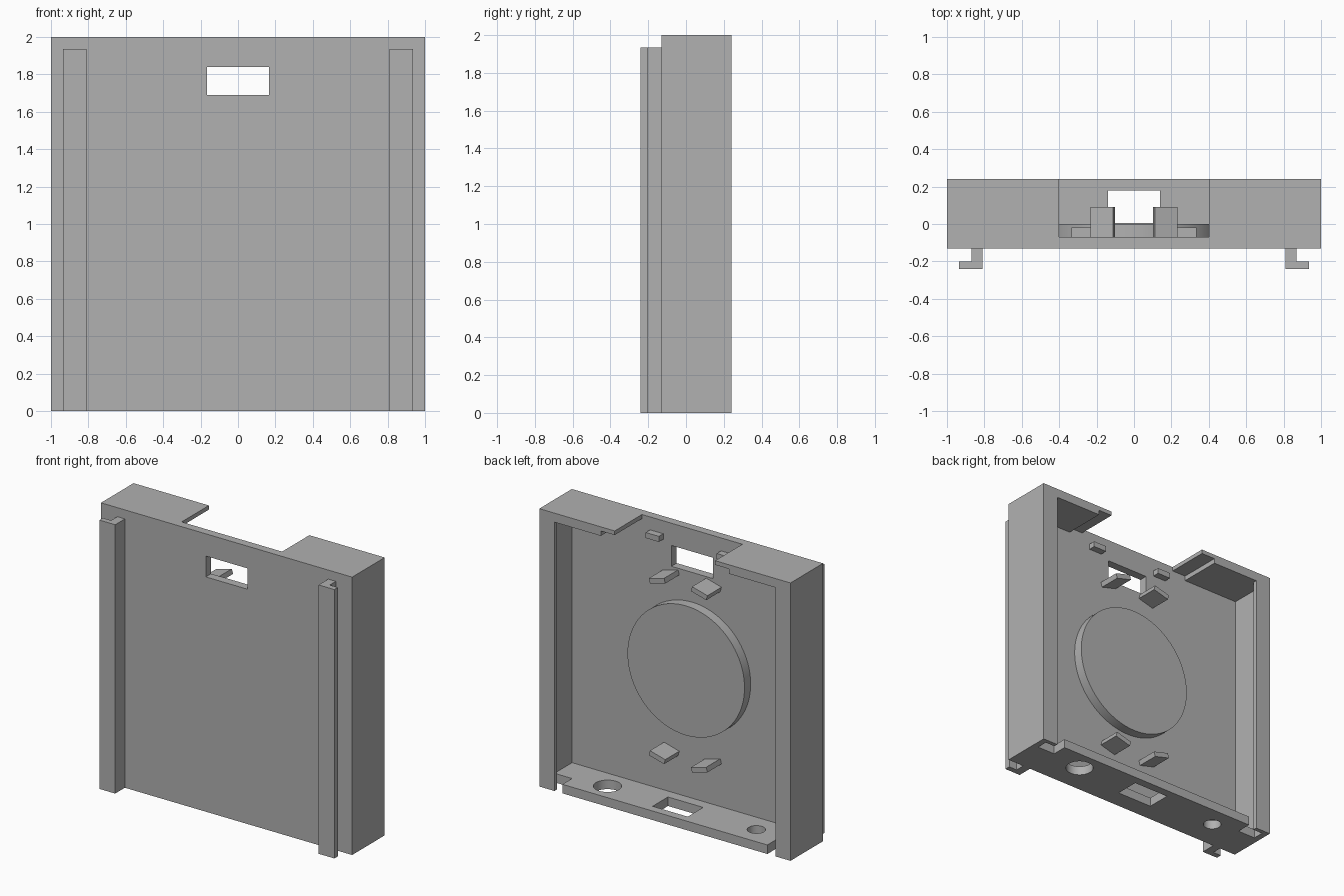
import bpy
import math

cube = bpy.data.objects.get("Cube")
if cube:
    bpy.data.objects.remove(cube, do_unlink=True)

grey = bpy.data.materials.new("plain grey")
grey.use_nodes = True
colour = (0.44, 0.44, 0.44, 1)
grey.diffuse_color = colour
grey.node_tree.nodes["Principled BSDF"].inputs["Base Color"].default_value = colour

MID = 1.01          # height of the round pad's centre
FLOOR = -0.07       # inner face of the back plate


def finish(obj, name):
    obj.name = name
    obj.data.materials.append(grey)
    return obj


def box(name, x, y, z, tilt=0):
    """Box from (low, high) ranges, optionally tilted about y."""
    ranges = (x, y, z)
    bpy.ops.mesh.primitive_cube_add(size=1, location=[(a + b) / 2 for a, b in ranges])
    obj = bpy.context.object
    obj.scale = [b - a for a, b in ranges]
    bpy.ops.object.transform_apply(location=False, rotation=False, scale=True)
    obj.rotation_euler.y = tilt
    return finish(obj, name)


def cylinder(name, radius, depth, location, turn=0, sides=64):
    bpy.ops.mesh.primitive_cylinder_add(vertices=sides, radius=radius, depth=depth,
                                        location=location, rotation=(turn, 0, 0))
    return finish(bpy.context.object, name)


def cut(target, cutter):
    """Subtract the cutter and throw it away."""
    mod = target.modifiers.new("cut", 'BOOLEAN')
    mod.operation = 'DIFFERENCE'
    mod.solver = 'EXACT'
    mod.object = cutter
    bpy.context.view_layer.objects.active = target
    bpy.ops.object.modifier_apply(modifier=mod.name)
    bpy.data.objects.remove(cutter, do_unlink=True)


# Tray shell with inward lips along the open side
tray = box("tray_shell", (-1, 1), (-0.13, 0.24), (0, 2))
cutters = [
    box("cavity", (-0.956, 0.956), (FLOOR, 0.21), (0.065, 1.935)),
    box("mouth", (-0.88, 0.88), (0.1, 0.4), (0.065, 1.935)),
    box("top_notch", (-0.4, 0.4), (FLOOR, 0.4), (1.8, 2.2)),
    box("top_relief", (-0.51, 0.51), (FLOOR, 0.4), (1.8, 1.97)),
    box("window", (-0.165, 0.165), (-0.3, 0.0), (1.69, 1.84)),
    box("bottom_slot", (-0.14, 0.14), (0.005, 0.18), (-0.1, 0.2)),
    cylinder("large_hole", 0.092, 0.4, (0.56, 0.093, 0)),
    cylinder("small_hole", 0.06, 0.4, (-0.62, 0.085, 0)),
]
# Corner notches at both ends of the bottom wall
for s in (-1, 1):
    for outer, back in ((0.956, 0.21), (0.88, 0.4)):
        cutters.append(box("corner_notch", sorted((s * 0.816, s * outer)),
                           (0.13, back), (-0.1, 0.2)))
for cutter in cutters:
    cut(tray, cutter)

# Raised round pad in the middle of the plate
cylinder("round_pad", 0.466, 0.08, (0, -0.04, MID), math.pi / 2, 96)

for s, side in ((-1, "right"), (1, "left")):
    # L-shaped mounting rail on the front face
    box(side + "_rail_stem", sorted((s * 0.81, s * 0.87)), (-0.24, -0.125), (0, 1.935))
    box(side + "_rail_foot", sorted((s * 0.865, s * 0.935)), (-0.24, -0.2), (0, 1.935))
    # Small stop near the top
    box(side + "_stop", sorted((s * 0.23, s * 0.335)), (FLOOR - 0.01, -0.02), (1.867, 1.907))
    # Tilted tabs above and below the pad
    for v, level in ((-1, "lower"), (1, "upper")):
        z = MID + v * 0.635
        box(f"{level}_{side}_tab", sorted((s * 0.105, s * 0.231)), (FLOOR - 0.01, 0.09),
            (z - 0.018, z + 0.018), s * v * math.radians(15))

# Smooth round surfaces, keep edges sharp
for obj in bpy.context.scene.objects:
    if obj.type == 'MESH' and obj.data.materials and obj.data.materials[0] == grey:
        bpy.ops.object.select_all(action='DESELECT')
        obj.select_set(True)
        bpy.context.view_layer.objects.active = obj
        bpy.ops.object.shade_smooth_by_angle(angle=math.radians(30))
